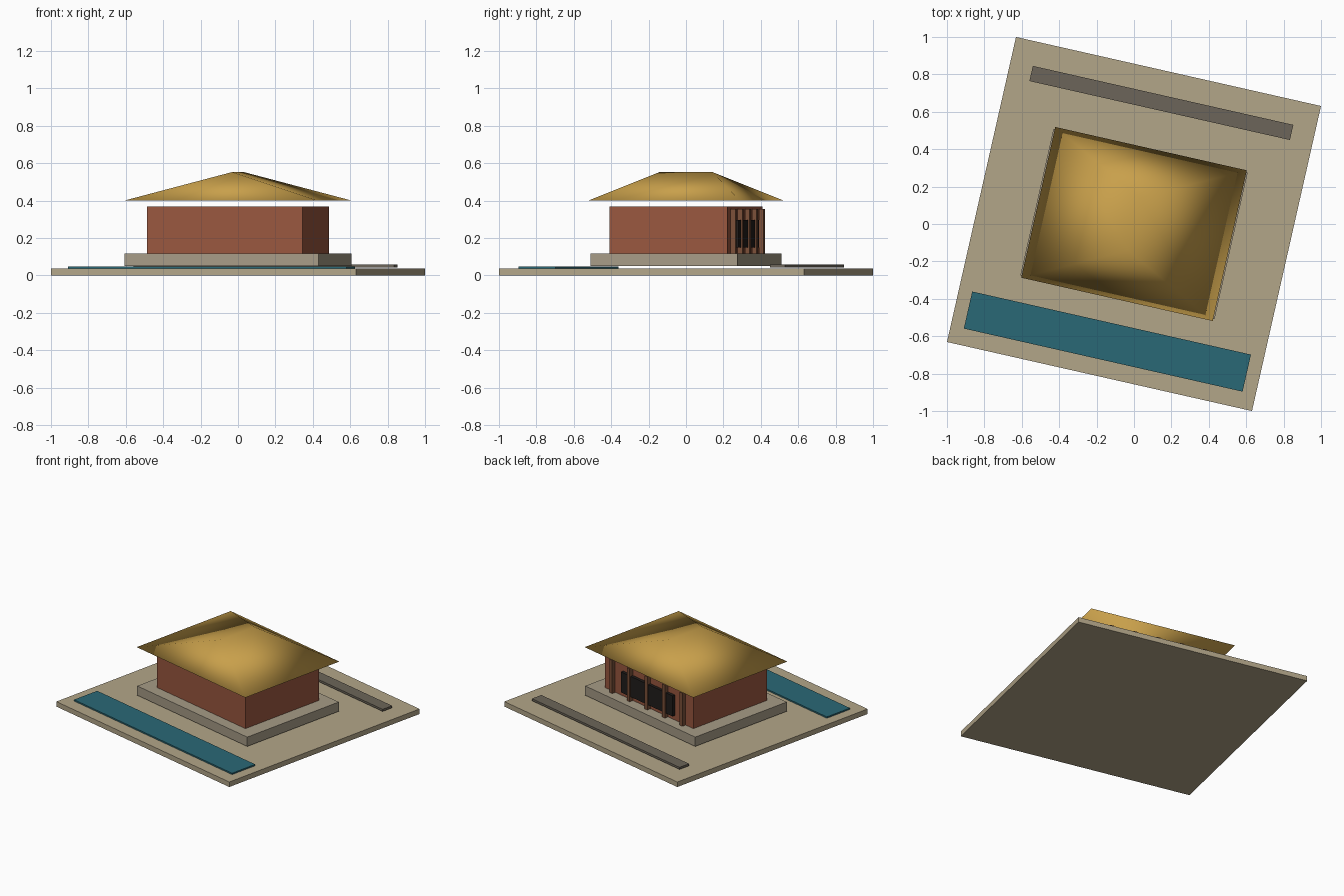
import bpy, bmesh, math
from mathutils import Matrix

if "Cube" in bpy.data.objects:
    bpy.data.objects.remove(bpy.data.objects["Cube"])

# The whole site is turned about z relative to the axes
TURN = Matrix.Rotation(math.radians(-12.75), 4, 'Z')


def material(name, rgb):
    m = bpy.data.materials.new(name)
    m.diffuse_color = (*rgb, 1)
    m.use_nodes = True
    m.node_tree.nodes["Principled BSDF"].inputs["Base Color"].default_value = m.diffuse_color
    return m


def add_object(name, bm, mat):
    bmesh.ops.recalc_face_normals(bm, faces=bm.faces)
    mesh = bpy.data.meshes.new(name)
    bm.to_mesh(mesh)
    bm.free()
    mesh.materials.append(mat)
    obj = bpy.data.objects.new(name, mesh)
    obj.matrix_world = TURN
    bpy.context.collection.objects.link(obj)
    return obj


def box(name, x, y, z, mat):
    """Box from (min, max) ranges in site coordinates."""
    bm = bmesh.new()
    bmesh.ops.create_cube(bm, size=1)
    for v in bm.verts:
        v.co = [r[0] + (c + 0.5) * (r[1] - r[0]) for c, r in zip(v.co, (x, y, z))]
    return add_object(name, bm, mat)


sand = material("sand", (0.45, 0.38, 0.25))
stone = material("stone", (0.38, 0.33, 0.24))
brick = material("brick", (0.32, 0.095, 0.05))
gold = material("gold", (0.58, 0.35, 0.07))
water = material("water", (0.023, 0.14, 0.18))
paving = material("paving", (0.15, 0.13, 0.10))
timber = material("timber", (0.20, 0.08, 0.04))
dark = material("dark_glass", (0.015, 0.012, 0.011))

# Ground, pool along the front, path along the back
box("ground_slab", (-0.836, 0.836), (-0.836, 0.836), (0, 0.036), sand)
box("pool", (-0.764, 0.764), (-0.746, -0.543), (0.036, 0.046), water)
box("back_path", (-0.714, 0.714), (0.622, 0.705), (0.043, 0.058), paving)

# Podium and hall
box("podium", (-0.532, 0.532), (-0.402, 0.402), (0.05, 0.117), stone)
box("hall_walls", (-0.427, 0.427), (-0.323, 0.323), (0.117, 0.368), brick)

# Back opening and the row of posts in front of it
box("back_window", (-0.25, 0.25), (0.318, 0.344), (0.15, 0.297), dark)
for i in range(5):
    x = -0.34 + 0.17 * i
    box(f"back_post_{i + 1}", (x - 0.013, x + 0.013), (0.325, 0.352), (0.117, 0.354), timber)

# Hipped roof: rectangular eave, short ridge running front to back, smooth shaded
bm = bmesh.new()
eave = [bm.verts.new((sx * 0.525, sy * 0.413, 0.401))
        for sx, sy in ((-1, -1), (1, -1), (1, 1), (-1, 1))]
front, back = [bm.verts.new((0, y, 0.552)) for y in (-0.145, 0.145)]
bm.faces.new((eave[0], eave[1], front))
bm.faces.new((eave[1], eave[2], back, front))
bm.faces.new((eave[2], eave[3], back))
bm.faces.new((eave[3], eave[0], front, back))
bm.faces.new(eave[::-1])
for f in bm.faces:
    f.smooth = True
add_object("hipped_roof", bm, gold)
